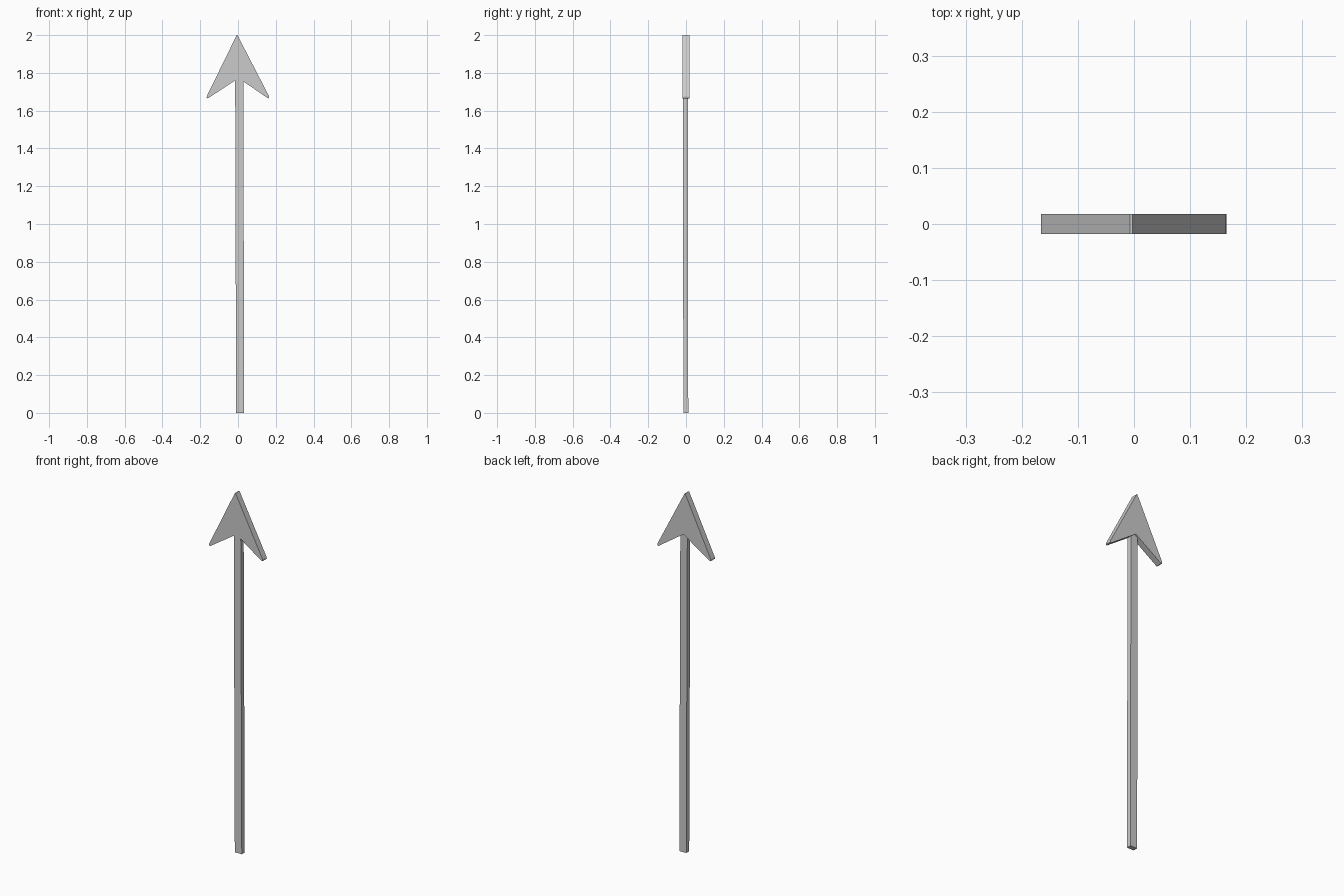
import bpy

if "Cube" in bpy.data.objects:
    bpy.data.objects.remove(bpy.data.objects["Cube"])


def loft(name, ring_a, ring_b):
    """Closed solid between two matching outlines."""
    n = len(ring_a)
    faces = [tuple(range(n)), tuple(reversed(range(n, 2 * n)))]
    faces += [(i, i + n, (i + 1) % n + n, (i + 1) % n) for i in range(n)]
    mesh = bpy.data.meshes.new(name)
    mesh.from_pydata(ring_a + ring_b, [], faces)
    obj = bpy.data.objects.new(name, mesh)
    bpy.context.collection.objects.link(obj)
    return obj


def rect(x0, x1, y0, y1, z):
    return [(x0, y0, z), (x0, y1, z), (x1, y1, z), (x1, y0, z)]


# Barbed arrow head: flat plate with blunted corners
profile = [(-0.007, 2.0), (-0.165, 1.677), (-0.166, 1.668), (-0.159, 1.665),
           (0.003, 1.772), (0.159, 1.665), (0.165, 1.668), (0.164, 1.677),
           (-0.003, 2.0)]
loft("arrow_head",
     [(x, -0.0175, z) for x, z in profile],
     [(x, 0.0175, z) for x, z in profile])

# Slightly leaning square shaft, tucked into the head
loft("shaft",
     rect(-0.010, 0.033, -0.014, 0.012, 0.0),
     rect(-0.015, 0.028, -0.016, 0.010, 1.78))
